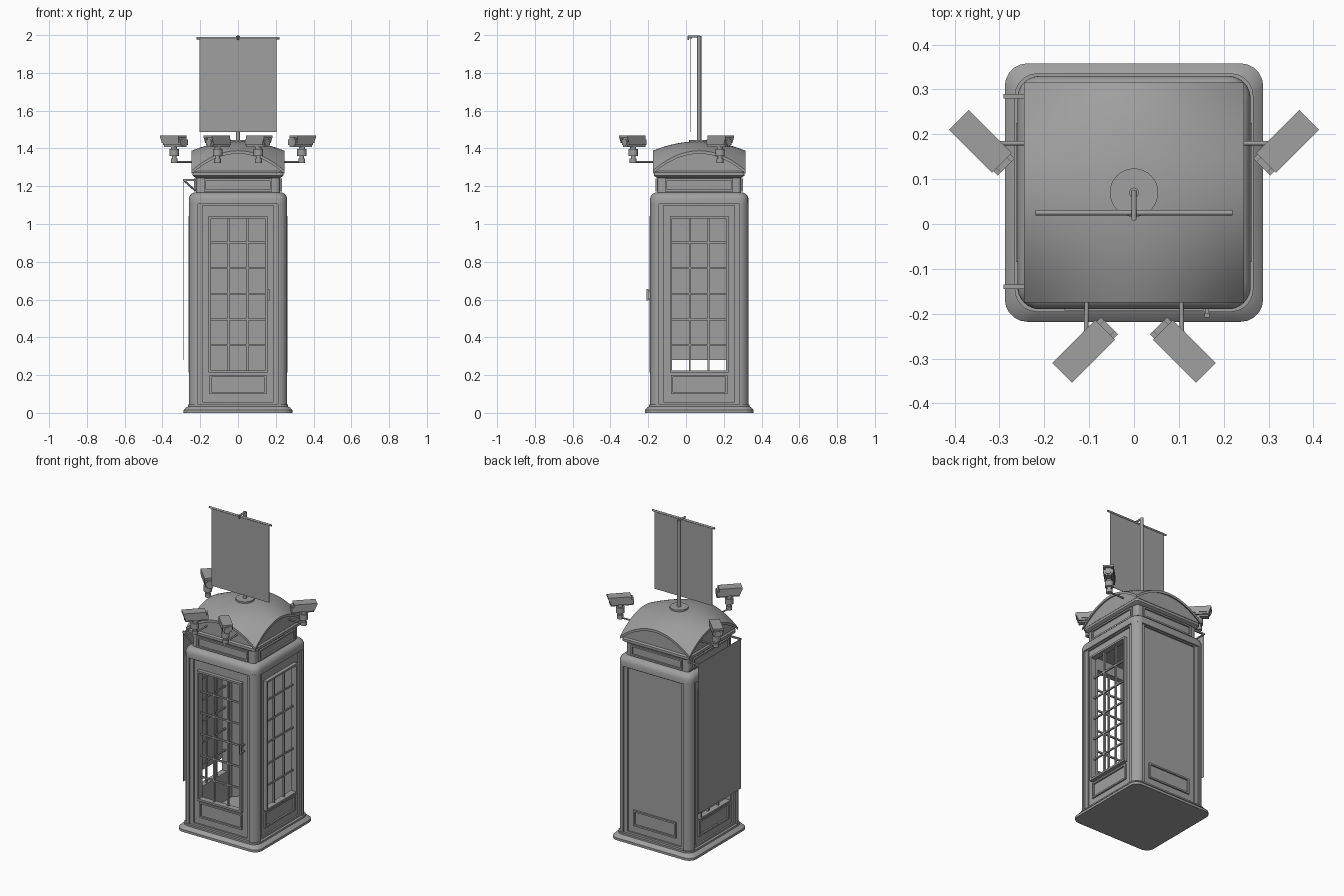
import bpy, bmesh, math
from mathutils import Matrix, Vector

if "Cube" in bpy.data.objects:
    bpy.data.objects.remove(bpy.data.objects["Cube"])

CENTRE = Vector((0, 0.07, 0))      # middle of the booth in plan

grey = bpy.data.materials.new("plain_grey")
grey.use_nodes = True
shade = (0.35, 0.35, 0.35, 1)
grey.diffuse_color = shade
grey.node_tree.nodes["Principled BSDF"].inputs["Base Color"].default_value = shade


def finish(name, bm, matrix=None, smooth=False):
    """Turn a bmesh into a named object."""
    if matrix is not None:
        bm.transform(matrix)
    bmesh.ops.recalc_face_normals(bm, faces=bm.faces)
    mesh = bpy.data.meshes.new(name)
    bm.to_mesh(mesh)
    bm.free()
    mesh.materials.append(grey)
    obj = bpy.data.objects.new(name, mesh)
    bpy.context.collection.objects.link(obj)
    if smooth:
        bpy.ops.object.select_all(action='DESELECT')
        obj.select_set(True)
        bpy.context.view_layer.objects.active = obj
        bpy.ops.object.shade_smooth_by_angle(angle=math.radians(35))
    return obj


def add_box(bm, low, high):
    low, high = Vector(low), Vector(high)
    place = Matrix.Translation((low + high) / 2) @ Matrix.Diagonal((*(high - low), 1))
    return bmesh.ops.create_cube(bm, size=1, matrix=place)["verts"]


def add_rod(bm, start, end, radius, sides=12):
    start, end = Vector(start), Vector(end)
    axis = end - start
    turn = axis.to_track_quat('Z', 'Y').to_matrix().to_4x4()
    bmesh.ops.create_cone(bm, cap_ends=True, segments=sides, radius1=radius, radius2=radius,
                          depth=axis.length, matrix=Matrix.Translation((start + end) / 2) @ turn)


def add_frame(bm, half, bottom, top, width, back, front):
    """Rectangular frame on a face; the face looks toward -y."""
    for s in (-1, 1):
        a, b = sorted((s * half, s * (half - width)))
        add_box(bm, (a, -front, bottom), (b, -back, top))
    for z in (bottom, top - width):
        add_box(bm, (width - half, -front, z), (half - width, -back, z + width))


def add_loft(bm, rings, radius, steps=5):
    """Stack of rounded squares, each given as half width and height."""
    loops = []
    for half, z in rings:
        loop = []
        for q in range(4):
            for i in range(steps + 1):
                a = math.pi / 2 * (q + i / steps)
                sx, sy = ((1, 1), (-1, 1), (-1, -1), (1, -1))[q]
                loop.append(bm.verts.new((sx * (half - radius) + radius * math.cos(a),
                                          sy * (half - radius) + radius * math.sin(a), z)))
        loops.append(loop)
    n = len(loops[0])
    for low, high in zip(loops, loops[1:]):
        for i in range(n):
            bm.faces.new((low[i], low[(i + 1) % n], high[(i + 1) % n], high[i]))
    bm.faces.new(loops[0])
    bm.faces.new(loops[-1])


def loft(name, rings, radius):
    bm = bmesh.new()
    add_loft(bm, rings, radius)
    finish(name, bm, Matrix.Translation(CENTRE), True)


# Plinth, header and sign band
loft("plinth", [(.288, 0), (.288, .015), (.276, .028), (.266, .034), (.266, .045)], .05)
loft("header", [(.26, 1.105), (.26, 1.135), (.255, 1.15), (.246, 1.16), (.232, 1.167)], .05)
loft("sign_band", [(.222, 1.16), (.222, 1.245)], .02)
loft("cornice", [(.222, 1.243), (.24, 1.256), (.24, 1.272), (.232, 1.28)], .02)


def side_matrix(k):
    return Matrix.Translation(CENTRE) @ Matrix.Rotation(k * math.pi / 2, 4, 'Z')


# Stepped corner posts
half_profile = [(.19, .225), (.19, .24), (.2, .24), (.2, .25), (.213, .25), (.213, .26)]
arc = [(.21 + .05 * math.cos(a), .21 + .05 * math.sin(a))
       for a in (math.radians(75 - 15 * i) for i in range(5))]
profile = half_profile + arc + [(y, x) for x, y in reversed(half_profile)]
for k in range(4):
    bm = bmesh.new()
    face = bm.faces.new([bm.verts.new((x, y, .04)) for x, y in profile])
    up = bmesh.ops.extrude_face_region(bm, geom=[face])["geom"]
    bmesh.ops.translate(bm, vec=(0, 0, 1.075),
                        verts=[v for v in up if isinstance(v, bmesh.types.BMVert)])
    finish("corner_post", bm, side_matrix(k))

# Walls: three glazed sides and one solid back
WIN, SILL, HEAD, EDGE = .155, .213, 1.042, .2
for k, label in enumerate(("front", "left", "back", "right")):
    bm = bmesh.new()
    if label == "back":
        add_box(bm, (-EDGE, -.24, .04), (EDGE, -.225, 1.11))
    else:
        for s in (-1, 1):
            a, b = sorted((s * EDGE, s * (WIN - .01)))
            add_box(bm, (a, -.24, .04), (b, -.225, 1.11))
        add_box(bm, (.01 - WIN, -.24, .04), (WIN - .01, -.225, SILL + .01))
        add_box(bm, (.01 - WIN, -.24, HEAD - .01), (WIN - .01, -.225, 1.11))
    add_frame(bm, EDGE, .045, 1.11, .012, .23, .25)
    finish(label + "_wall", bm, side_matrix(k))

    bm = bmesh.new()
    add_frame(bm, .15, .1, .2, .01, .235, .25)
    finish(label + "_lower_panel", bm, side_matrix(k))

    bm = bmesh.new()
    add_frame(bm, .18, 1.172, 1.24, .01, .215, .232)
    finish(label + "_sign_frame", bm, side_matrix(k))

    if label != "back":
        bm = bmesh.new()
        add_frame(bm, WIN, SILL, HEAD, .012, .225, .263)
        for s in (-1, 1):
            add_box(bm, (s * .05 - .005, -.245, SILL), (s * .05 + .005, -.232, HEAD))
        for i in range(1, 6):
            z = SILL + .005 + i * .136
            add_box(bm, (-WIN + .005, -.243, z), (WIN - .005, -.234, z + .01))
        finish(label + "_window", bm, side_matrix(k))

# Door handle
bm = bmesh.new()
add_box(bm, (.157, -.278, .595), (.168, -.268, .655))
for z in (.6, .642):
    add_box(bm, (.158, -.27, z), (.167, -.235, z + .008))
finish("door_handle", bm, side_matrix(0))


# Domed roof with an arch over every side
def dome(name, half, drop, floor):
    bm = bmesh.new()
    bmesh.ops.create_grid(bm, x_segments=20, y_segments=20, size=half)
    for v in bm.verts:
        u, w = (v.co.x / .245) ** 2, (v.co.y / .245) ** 2
        v.co.z = 1.438 - .05 * (u + w) - .055 * u * w - drop
    up = bmesh.ops.extrude_face_region(bm, geom=bm.faces[:])["geom"]
    for v in up:
        if isinstance(v, bmesh.types.BMVert):
            v.co.z = floor if floor else v.co.z - .016
    finish(name, bm, Matrix.Translation(CENTRE), True)


dome("roof_shell", .245, 0, None)
dome("roof_gables", .232, .008, 1.262)

# Flagpole, crossbar and flag
bm = bmesh.new()
add_rod(bm, (0, .07, 1.428), (0, .07, 1.446), .054, 32)
add_rod(bm, (0, .07, 1.44), (0, .07, 1.995), .011, 16)
add_rod(bm, (0, .075, 1.993), (0, .01, 1.993), .006)
add_rod(bm, (0, .012, 1.996), (0, .012, 1.975), .005)
add_rod(bm, (-.22, .025, 1.984), (.22, .025, 1.984), .006)
finish("flagpole", bm, None, True)
bm = bmesh.new()
add_box(bm, (-.203, .024, 1.487), (.203, .026, 1.984))
finish("flag", bm)

# Banner hung on two brackets
bm = bmesh.new()
add_box(bm, (-.288, -.143, .28), (-.286, .288, 1.235))
finish("side_banner", bm)
for y in (-.14, .285):
    bm = bmesh.new()
    add_box(bm, (-.291, y - .005, 1.228), (-.215, y + .005, 1.238))
    add_rod(bm, (-.285, y, 1.23), (-.225, y, 1.175), .005, 8)
    finish("banner_bracket", bm)


# Security cameras, each built pointing along +x and turned
def camera(name, mount, wall, heading):
    spot = Vector((*mount, 0))
    turn = Matrix.Translation(spot) @ Matrix.Rotation(math.radians(heading), 4, 'Z')
    bm = bmesh.new()
    case = add_box(bm, (-.075, -.027, 1.408), (.058, .027, 1.457))
    edges = {e for v in case for e in v.link_edges
             if abs(e.verts[0].co.x - e.verts[1].co.x) > .1}
    bmesh.ops.bevel(bm, geom=list(edges), offset=.01, segments=2, affect='EDGES')
    add_box(bm, (-.062, -.031, 1.456), (.074, .031, 1.468))
    for s in (-1, 1):
        hood = add_box(bm, (-.062, s * .029 - .002, 1.43), (.074, s * .029 + .002, 1.46))
        for v in hood:
            if v.co.x > 0 and v.co.z < 1.44:
                v.co.x -= .012
    add_rod(bm, (.055, 0, 1.432), (.063, 0, 1.432), .016, 16)
    finish(name, bm, turn, True)
    bm = bmesh.new()
    add_rod(bm, (0, 0, 1.322), (0, 0, 1.346), .018, 16)
    add_rod(bm, (0, 0, 1.34), (0, 0, 1.37), .012, 16)
    add_rod(bm, (0, 0, 1.36), (0, 0, 1.396), .025, 16)
    add_rod(bm, (0, 0, 1.39), (0, 0, 1.41), .016, 16)
    bm.transform(turn)
    add_rod(bm, (*wall, 1.328), (*mount, 1.328), .005)
    finish(name + "_mount", bm, None, True)


for s, label in ((1, "left"), (-1, "right")):
    camera("front_%s_camera" % label, (s * .108, -.28), (s * .105, -.15), -90 + s * 45)
    camera("side_%s_camera" % label, (s * .338, .18), (s * .22, .18), 90 - s * 45)
